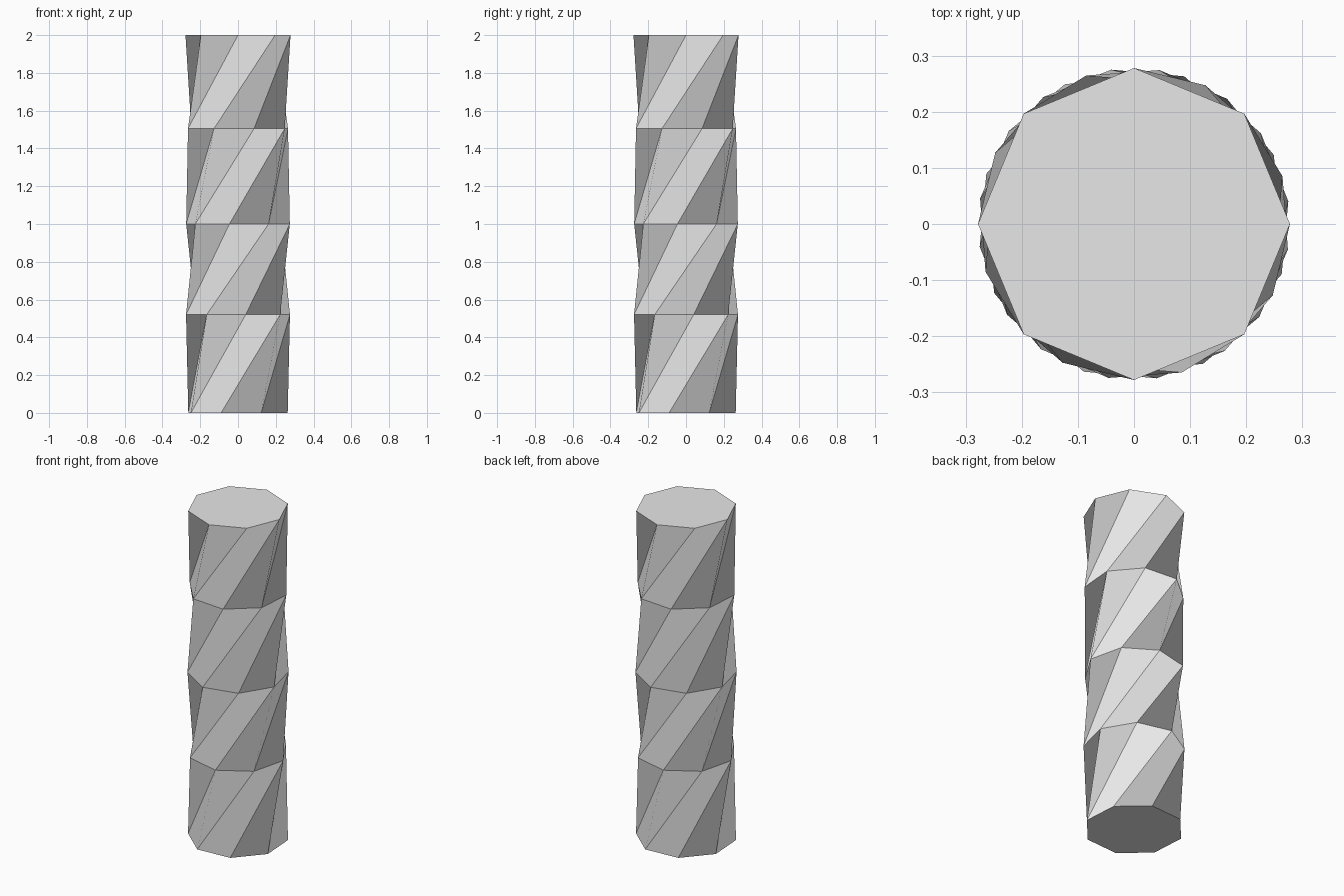
import bpy
import bmesh
from math import cos, sin, radians

cube = bpy.data.objects.get("Cube")
if cube:
    bpy.data.objects.remove(cube, do_unlink=True)

SIDES = 8
RADIUS = 0.278
TWIST = 72.2                                # degrees per section
HEIGHTS = (2.0, 1.505, 1.0, 0.52, 0.0)      # rings from the top down

# Plain grey material
grey = bpy.data.materials.new("light_grey")
grey.use_nodes = True
colour = (0.8, 0.8, 0.8, 1)
grey.diffuse_color = colour
grey.node_tree.nodes["Principled BSDF"].inputs["Base Color"].default_value = colour

bm = bmesh.new()


def ring(z, turn):
    """One octagonal ring of vertices, turned about the axis."""
    angles = [radians(turn + 360 * i / SIDES) for i in range(SIDES)]
    return [bm.verts.new((RADIUS * cos(a), RADIUS * sin(a), z)) for a in angles]


rings = [ring(z, -TWIST * k) for k, z in enumerate(HEIGHTS)]

# Twisted sides, each quad started so that it folds along its ridge
for top, low in zip(rings, rings[1:]):
    for i in range(SIDES):
        j = (i + 1) % SIDES
        bm.faces.new((low[j], top[j], top[i], low[i]))

# End caps
bm.faces.new(rings[0])
bm.faces.new(rings[-1][::-1])

mesh = bpy.data.meshes.new("twisted_column")
bm.to_mesh(mesh)
bm.free()
mesh.materials.append(grey)
column = bpy.data.objects.new("twisted_column", mesh)
bpy.context.collection.objects.link(column)
